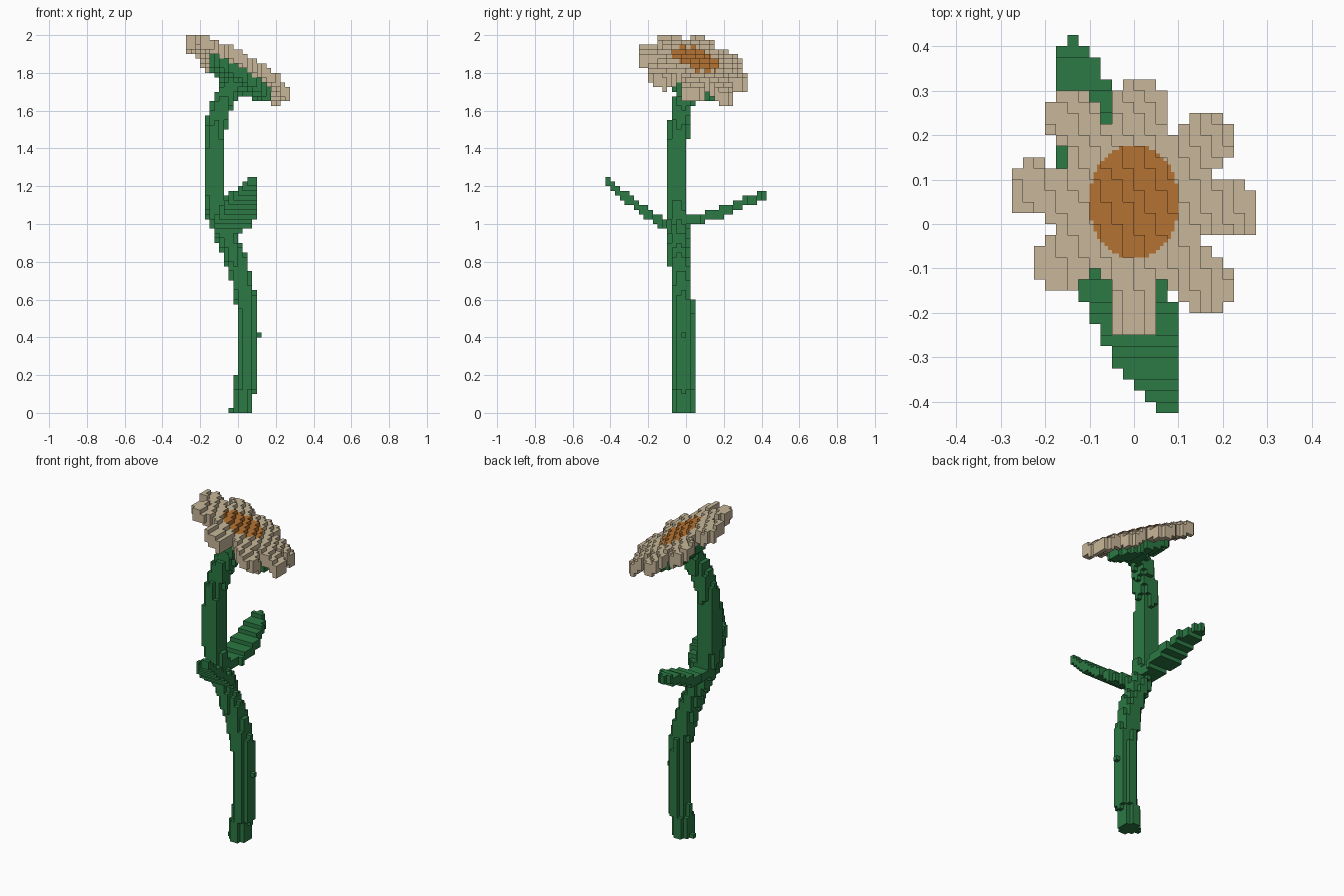
import bpy, bmesh, math
from mathutils import Vector

if "Cube" in bpy.data.objects:
    bpy.data.objects.remove(bpy.data.objects["Cube"])

S = 0.025  # block size


def material(name, rgb):
    m = bpy.data.materials.new(name)
    m.diffuse_color = (*rgb, 1)
    m.use_nodes = True
    m.node_tree.nodes["Principled BSDF"].inputs["Base Color"].default_value = m.diffuse_color
    return m


GREEN = material("leaf green", (0.025, 0.19, 0.056))
CREAM = material("petal cream", (0.578, 0.474, 0.319))
ORANGE = material("centre orange", (0.456, 0.171, 0.032))


def seg_dist(p, a, b):
    d = b - a
    t = max(0, min(1, (p - a).dot(d) / d.length_squared))
    return (p - a - d * t).length


def in_polygon(x, y, poly):
    inside = False
    for (x1, y1), (x2, y2) in zip(poly, poly[1:] + poly[:1]):
        if (y1 > y) != (y2 > y) and x < (x2 - x1) * (y - y1) / (y2 - y1) + x1:
            inside = not inside
    return inside


def interp(t, pts):
    for (a, va), (b, vb) in zip(pts, pts[1:]):
        if t <= b:
            return va + (vb - va) * max(0, (t - a) / (b - a))
    return pts[-1][1]


# Stem: S-shaped tube
PATH = [Vector(p) for p in [
    (.012, -.012, 0), (.037, -.012, .12), (.055, -.015, .3), (.057, -.015, .42),
    (.04, -.018, .6), (.015, -.025, .72), (-.015, -.037, .82), (-.055, -.04, .92),
    (-.1, -.045, 1.02), (-.122, -.05, 1.15), (-.126, -.05, 1.35), (-.12, -.04, 1.5),
    (-.095, -.02, 1.62), (-.06, 0, 1.69), (-.01, .02, 1.77)]]


def stem(p):
    return any(seg_dist(p, a, b) < .056 for a, b in zip(PATH, PATH[1:])
               if a.z - .07 < p.z < b.z + .07)


# Leaves: outline from above plus a rising height profile
FRONT = [(.102, -.43), (.055, -.43), (-.06, -.285), (-.125, -.15), (-.125, -.05),
         (-.06, -.03), (.02, -.08), (.102, -.19)]
BACK = [(-.125, .43), (-.15, .43), (-.177, .37), (-.177, .2), (-.15, 0),
        (-.06, 0), (-.01, .15), (-.045, .28), (-.09, .37)]


def front_leaf(p):
    z = interp(-p.y, [(0, .96), (.1, .99), (.2, 1.055), (.3, 1.125), (.425, 1.23)])
    return abs(p.z - z) < .028 and in_polygon(p.x, p.y, FRONT)


def back_leaf(p):
    z = interp(p.y, [(0, 1.01), (.1, 1.04), (.2, 1.065), (.3, 1.11), (.425, 1.155)])
    return abs(p.z - z) < .026 and in_polygon(p.x, p.y, BACK)


# Flower head: tilted, slightly drooping disc of eight petals
MID = Vector((0, .04, 0))
TIPS = [Vector((x, y, 0)) for x, y in [
    (.22, .03), (.16, .19), (.005, .265), (-.14, .24), (-.22, .08),
    (-.17, -.09), (0, -.19), (.16, -.135)]]


def head_z(p):
    r2 = p.x ** 2 + (p.y - .04) ** 2
    return 1.845 - .54 * p.x - .25 * (p.y - .04) - .3 * r2


def petals(p):
    q = Vector((p.x, p.y, 0))
    return abs(p.z - head_z(p)) < .036 and (
        (q - MID).length < .17 or any(seg_dist(q, MID, t) < .062 for t in TIPS))


def sepals(p):
    r = math.hypot(p.x - .005, p.y - .04)
    return r < .16 and -.10 - .06 * (1 - r / .16) < p.z - head_z(p) < 0


PARTS = [("petals", petals, 1.6), ("sepals", sepals, 1.6), ("stem", stem, 0),
         ("front_leaf", front_leaf, .9), ("back_leaf", back_leaf, .9)]

# Fill the block grid; the first matching part owns the block
cells = {}
for k in range(80):
    for i in range(-11, 11):
        for j in range(-17, 17):
            p = Vector((i + .5, j + .5, k + .5)) * S
            for name, test, low in PARTS:
                if p.z > low and test(p):
                    cells[i, j, k] = name
                    break


def is_orange(c, n):
    return n.z >= 0 and (c.x / .102) ** 2 + ((c.y - .05) / .127) ** 2 < 1


DIRS = [Vector(d) for d in [(1, 0, 0), (-1, 0, 0), (0, 1, 0), (0, -1, 0), (0, 0, 1), (0, 0, -1)]]

# Skin each part with its exposed block faces
for name, _, _ in PARTS:
    bm = bmesh.new()
    for cell, owner in cells.items():
        if owner != name:
            continue
        c = (Vector(cell) + Vector((.5, .5, .5))) * S
        near = name == "petals" and math.hypot(c.x, c.y - .05) < .16
        m = 3 if near else 1  # finer faces around the painted centre
        for n in DIRS:
            if tuple(int(a + b) for a, b in zip(cell, n)) in cells:
                continue
            u = Vector((n.y, n.z, n.x))
            v = n.cross(u)
            h = S / m / 2
            for a in range(m):
                for b in range(m):
                    o = c + n * S / 2 + u * h * (2 * a + 1 - m) + v * h * (2 * b + 1 - m)
                    f = bm.faces.new([bm.verts.new(o + u * h * s + v * h * t)
                                      for s, t in ((-1, -1), (1, -1), (1, 1), (-1, 1))])
                    f.material_index = int(near and is_orange(o, n))
    bmesh.ops.remove_doubles(bm, verts=bm.verts, dist=.0005)
    me = bpy.data.meshes.new(name)
    bm.to_mesh(me)
    bm.free()
    for mat in ([CREAM, ORANGE] if name == "petals" else [GREEN]):
        me.materials.append(mat)
    bpy.context.collection.objects.link(bpy.data.objects.new(name, me))
